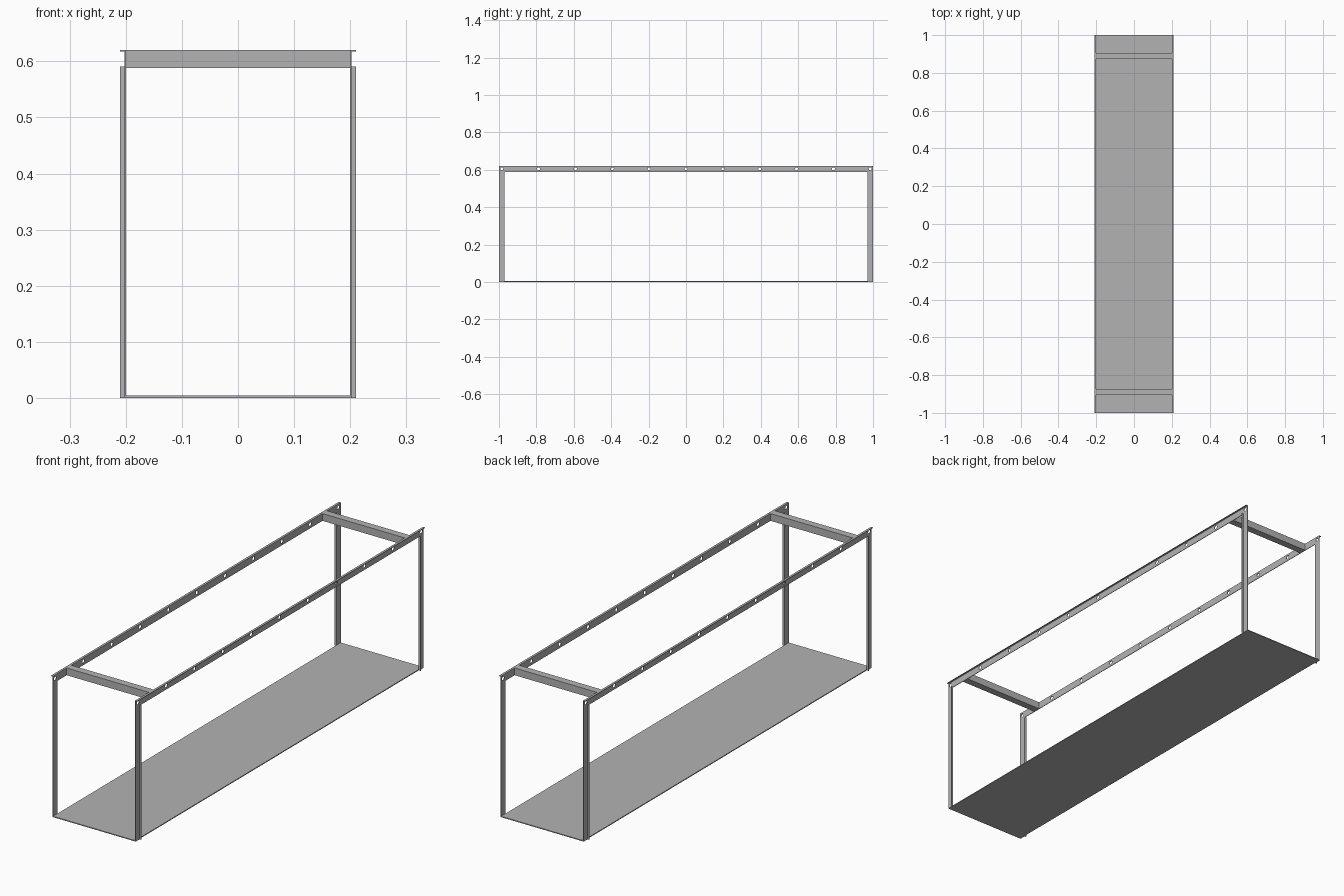
import bpy
import bmesh
from math import pi
from mathutils import Matrix, Vector

if "Cube" in bpy.data.objects:
    bpy.data.objects.remove(bpy.data.objects["Cube"], do_unlink=True)

steel = bpy.data.materials.new("grey_steel")
steel.use_nodes = True
GREY = (0.45, 0.45, 0.45, 1)
steel.diffuse_color = GREY
steel.node_tree.nodes["Principled BSDF"].inputs["Base Color"].default_value = GREY

X_IN, X_OUT = 0.2, 0.21      # inner and outer faces of the frame
T = 0.0025                   # sheet thickness
TOP, RAIL_BOTTOM = 0.62, 0.588
LEG_WIDTH = 0.03


def finish(name, bm):
    bmesh.ops.recalc_face_normals(bm, faces=bm.faces)
    mesh = bpy.data.meshes.new(name)
    bm.to_mesh(mesh)
    bm.free()
    mesh.materials.append(steel)
    obj = bpy.data.objects.new(name, mesh)
    bpy.context.collection.objects.link(obj)
    return obj


def box(name, low, high):
    bm = bmesh.new()
    low, high = Vector(low), Vector(high)
    matrix = Matrix.Translation((low + high) / 2) @ Matrix.Diagonal((high - low).to_4d())
    bmesh.ops.create_cube(bm, size=1, matrix=matrix)
    return finish(name, bm)


def extrude(name, outline, direction):
    bm = bmesh.new()
    face = bm.faces.new([bm.verts.new(p) for p in outline])
    result = bmesh.ops.extrude_face_region(bm, geom=[face], use_keep_orig=True)
    moved = [g for g in result["geom"] if isinstance(g, bmesh.types.BMVert)]
    bmesh.ops.translate(bm, verts=moved, vec=direction)
    return finish(name, bm)


def angle_outline(web, flange_start, flange_end):
    """L section: web on the inside, flange turned outwards."""
    return [(X_IN, web), (X_IN, flange_end), (X_OUT, flange_end),
            (X_OUT, flange_start), (X_IN + T, flange_start), (X_IN + T, web)]


# Floor sheet
box("floor_sheet", (-X_IN, -1, 0), (X_IN, 1, 0.004))

# Cylinders that punch the row of rail holes
bm = bmesh.new()
for i in range(-5, 6):
    matrix = Matrix.Translation((0, i * 0.197, 0.605)) @ Matrix.Rotation(pi / 2, 4, "Y")
    bmesh.ops.create_cone(bm, cap_ends=True, segments=16, radius1=0.008,
                          radius2=0.008, depth=0.6, matrix=matrix)
cutter = finish("hole_cutter", bm)
cutter.hide_render = True
cutter.hide_set(True)

for side, sx in (("left", 1), ("right", -1)):
    # Top rails
    section = angle_outline(RAIL_BOTTOM, TOP - T, TOP)
    rail = extrude(side + "_rail", [(sx * x, -1, z) for x, z in section], (0, 2, 0))
    holes = rail.modifiers.new("holes", "BOOLEAN")
    holes.operation = "DIFFERENCE"
    holes.solver = "EXACT"
    holes.object = cutter
    # Corner legs
    for end, sy in (("front", -1), ("back", 1)):
        section = angle_outline(1, 1 - LEG_WIDTH + T, 1 - LEG_WIDTH)
        extrude(f"{end}_{side}_leg", [(sx * x, sy * y, 0) for x, y in section],
                (0, 0, RAIL_BOTTOM + T))

# Cross bars between the rails
for end, sy in (("front", -1), ("back", 1)):
    y = sy * 0.889
    box(end + "_cross_bar", (-X_IN, y - 0.016, RAIL_BOTTOM), (X_IN, y + 0.016, TOP))
